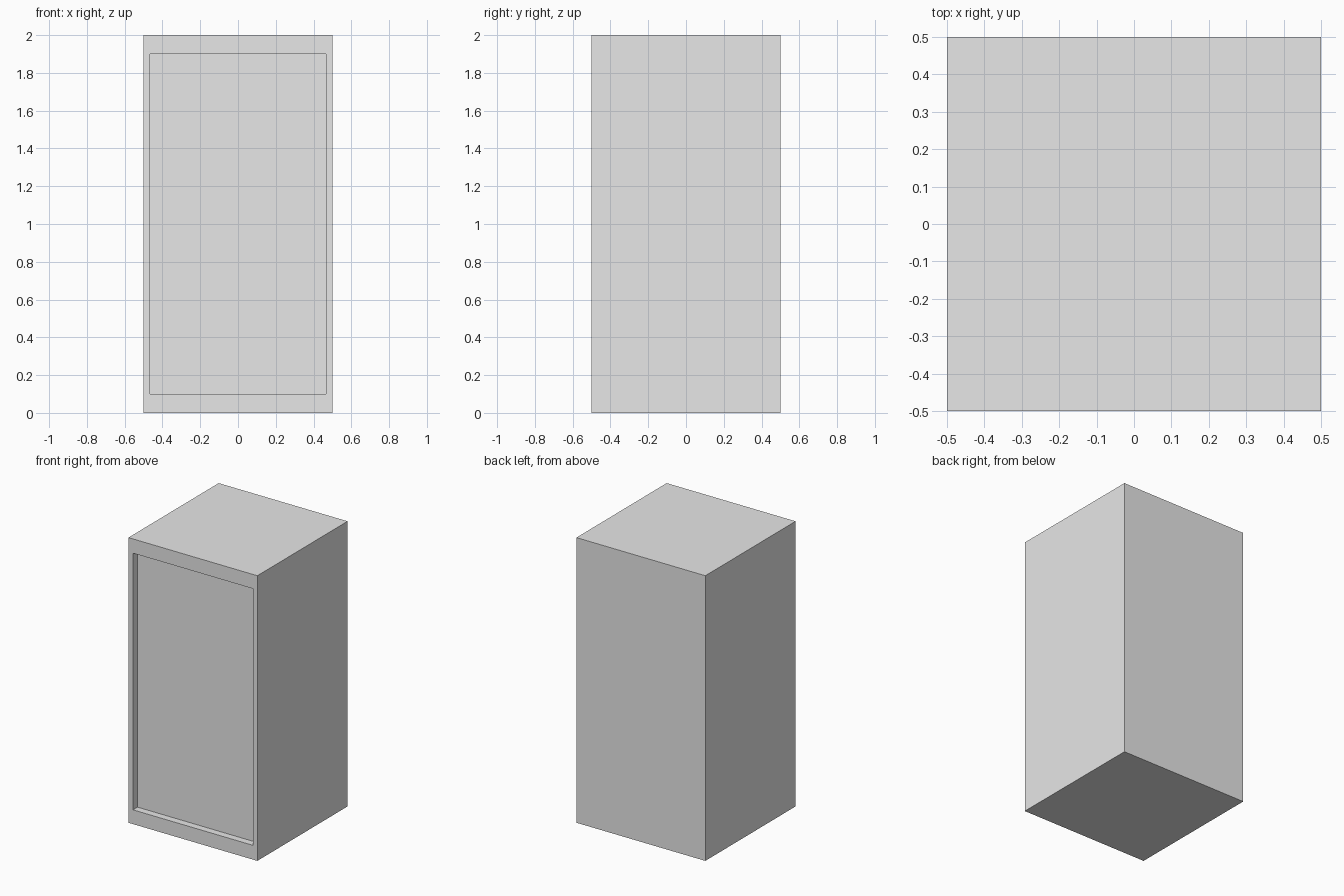
import bpy
import bmesh
from mathutils import Vector

WIDTH, DEPTH, HEIGHT = 1.0, 1.0, 2.0
SIDE_RIM, END_RIM, RECESS = 0.05, 0.10, 0.05

default = bpy.data.objects.get("Cube")
if default:
    bpy.data.objects.remove(default, do_unlink=True)


def make_material(name, colour):
    mat = bpy.data.materials.new(name)
    mat.use_nodes = True
    mat.diffuse_color = colour
    mat.node_tree.nodes["Principled BSDF"].inputs["Base Color"].default_value = colour
    return mat


# Cabinet block standing on the ground
bm = bmesh.new()
bmesh.ops.create_cube(bm, size=1)
bmesh.ops.scale(bm, vec=(WIDTH, DEPTH, HEIGHT), verts=bm.verts)
bmesh.ops.translate(bm, vec=(0, 0, HEIGHT / 2), verts=bm.verts)

# Front panel: inset the front face, fit the rim widths, then sink it
bm.normal_update()
front = min(bm.faces, key=lambda f: f.normal.y)
bmesh.ops.inset_region(bm, faces=[front], thickness=SIDE_RIM)
for v in front.verts:
    v.co.z = END_RIM if v.co.z < HEIGHT / 2 else HEIGHT - END_RIM
panel = bmesh.ops.extrude_face_region(bm, geom=[front])["geom"]
if front.is_valid:
    bmesh.ops.delete(bm, geom=[front], context="FACES_ONLY")
sunk = [g for g in panel if isinstance(g, bmesh.types.BMVert)]
bmesh.ops.translate(bm, vec=Vector((0, RECESS, 0)), verts=sunk)
bmesh.ops.recalc_face_normals(bm, faces=bm.faces)

mesh = bpy.data.meshes.new("cabinet")
bm.to_mesh(mesh)
bm.free()
mesh.materials.append(make_material("light grey", (0.8, 0.8, 0.8, 1)))
cabinet = bpy.data.objects.new("cabinet", mesh)
bpy.context.collection.objects.link(cabinet)
